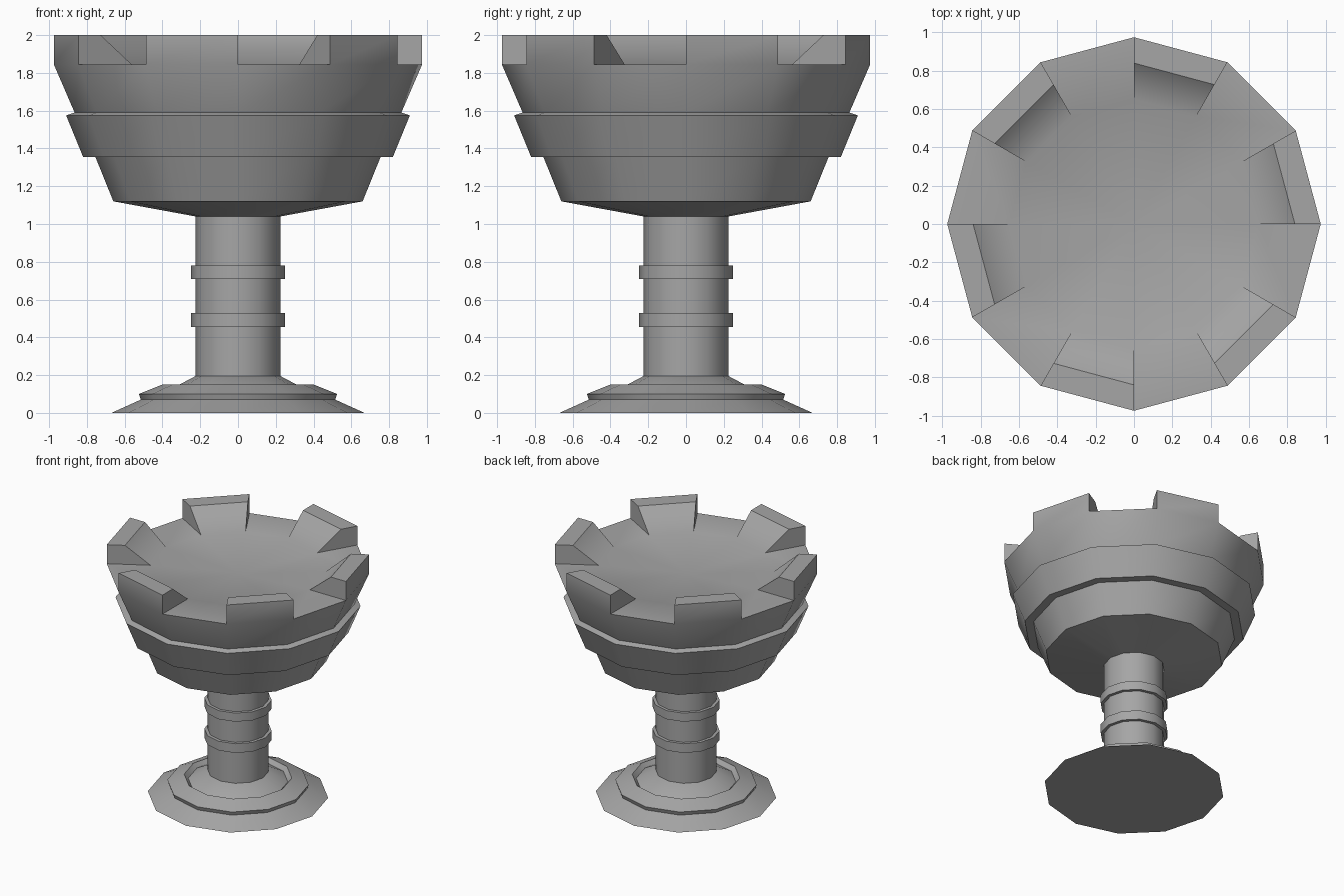
import bpy, bmesh
from math import cos, sin, radians, pi

SIDES = 12

if "Cube" in bpy.data.objects:
    bpy.data.objects.remove(bpy.data.objects["Cube"], do_unlink=True)

stone = bpy.data.materials.new("grey stone")
stone.use_nodes = True
GREY = (0.38, 0.38, 0.38, 1)
stone.diffuse_color = GREY
stone.node_tree.nodes["Principled BSDF"].inputs["Base Color"].default_value = GREY


def ring(bm, r, z):
    """One ring of vertices; a zero radius gives a single pole."""
    if r == 0:
        return [bm.verts.new((0, 0, z))] * SIDES
    return [bm.verts.new((r * cos(2 * pi * i / SIDES), r * sin(2 * pi * i / SIDES), z))
            for i in range(SIDES)]


def face(bm, *verts):
    return bm.faces.new(list(dict.fromkeys(verts)))


def lathe(bm, profile):
    """Turn a profile, listed from bottom to top, around the z axis."""
    rings = [ring(bm, r, z) for r, z in profile]
    for low, high in zip(rings, rings[1:]):
        for i in range(SIDES):
            j = (i + 1) % SIDES
            face(bm, low[i], low[j], high[j], high[i])
    return rings


def finish(bm, name):
    bmesh.ops.recalc_face_normals(bm, faces=bm.faces)
    mesh = bpy.data.meshes.new(name)
    bm.to_mesh(mesh)
    bm.free()
    mesh.materials.append(stone)
    obj = bpy.data.objects.new(name, mesh)
    bpy.context.collection.objects.link(obj)
    bpy.ops.object.select_all(action='DESELECT')
    obj.select_set(True)
    bpy.context.view_layer.objects.active = obj
    bpy.ops.object.shade_smooth_by_angle(angle=radians(39))


# Foot: flared plate, undercut lip and a shallow groove around the stem
foot = bmesh.new()
rings = lathe(foot, [(0.67, 0), (0.515, 0.07), (0.525, 0.10), (0.40, 0.15),
                     (0.37, 0.118), (0.225, 0.195)])
foot.faces.new(rings[0])
foot.faces.new(rings[-1])
finish(foot, "foot")

# Stem with two raised collars
stem_profile = [(0.225, 0.195)]
for low, high in ((0.455, 0.53), (0.71, 0.78)):
    stem_profile += [(0.225, low), (0.25, low), (0.25, high), (0.225, high)]
stem_profile.append((0.225, 1.04))
stem = bmesh.new()
lathe(stem, stem_profile)
finish(stem, "stem")

# Bowl: stepped wall, then the floor dipping slightly to the centre
bowl = bmesh.new()
rings = lathe(bowl, [(0.225, 1.04), (0.66, 1.12), (0.755, 1.355), (0.82, 1.355),
                     (0.91, 1.575), (0.865, 1.59), (0.975, 1.845),
                     (0.65, 1.845), (0, 1.805)])
rim, inner = rings[6], rings[7]
top_out, top_in = ring(bowl, 0.975, 2), ring(bowl, 0.84, 2)

# Battlements: every other sector of the rim rises, with a sloped inner face
for i in range(0, SIDES, 2):
    j = i + 1
    floor = [f for f in rim[i].link_faces
             if {rim[i], rim[j], inner[i], inner[j]} == set(f.verts)]
    bmesh.ops.delete(bowl, geom=floor, context='FACES_ONLY')
    face(bowl, rim[i], rim[j], top_out[j], top_out[i])
    face(bowl, top_out[i], top_out[j], top_in[j], top_in[i])
    face(bowl, top_in[i], top_in[j], inner[j], inner[i])
    for k in (i, j):
        face(bowl, rim[k], top_out[k], top_in[k], inner[k])
finish(bowl, "bowl")
